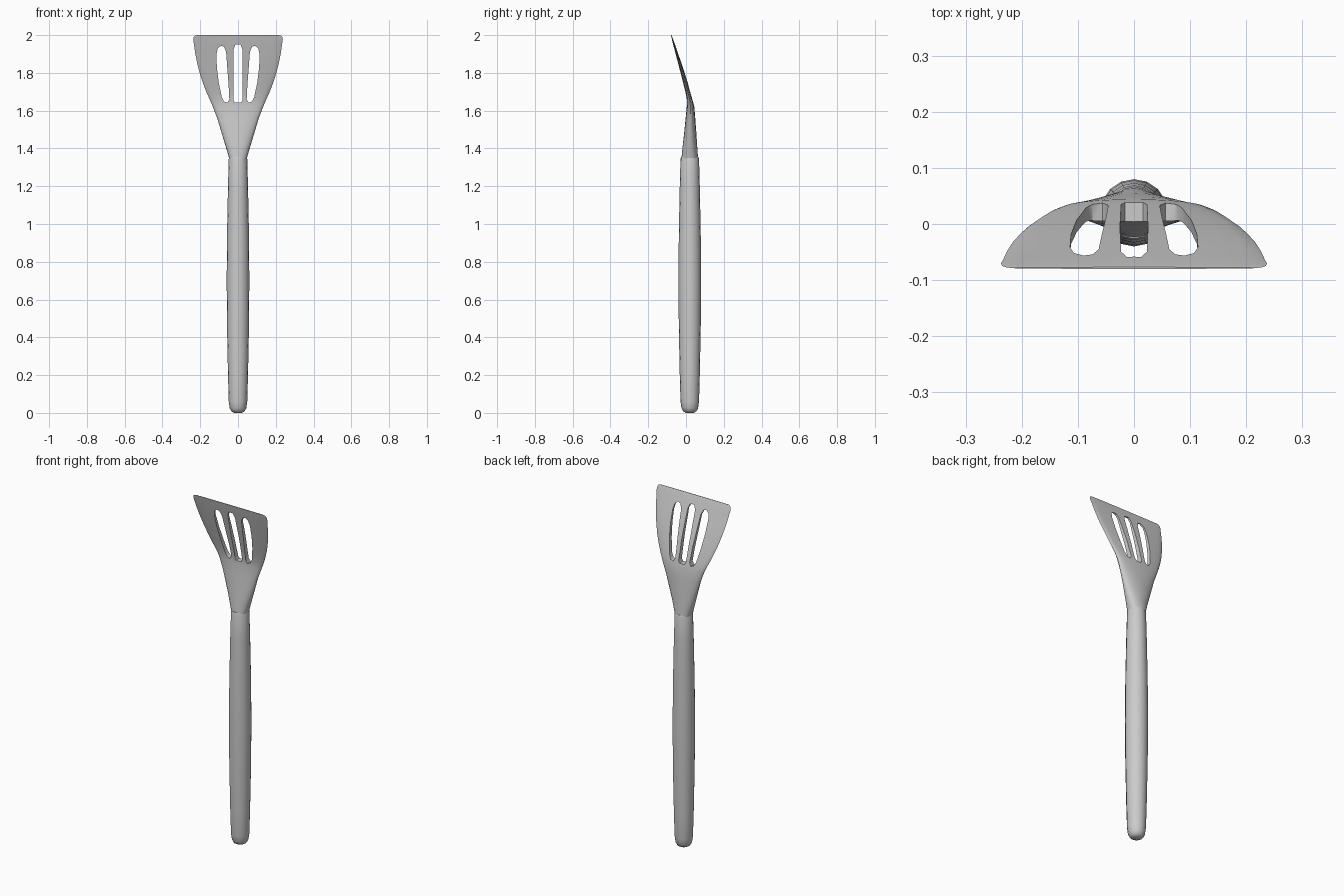
import bpy, bmesh
from math import sin, cos, pi

if "Cube" in bpy.data.objects:
    bpy.data.objects.remove(bpy.data.objects["Cube"])


def make_object(name, bm):
    bmesh.ops.recalc_face_normals(bm, faces=bm.faces)
    me = bpy.data.meshes.new(name)
    bm.to_mesh(me)
    bm.free()
    ob = bpy.data.objects.new(name, me)
    bpy.context.collection.objects.link(ob)
    return ob


def select_only(ob):
    bpy.ops.object.select_all(action='DESELECT')
    ob.select_set(True)
    bpy.context.view_layer.objects.active = ob


def loft(name, rings, sides, power=1.0):
    """Rings are (z, half width, front y, back y); capped at both ends."""
    bm = bmesh.new()
    loops = []
    for z, w, front, back in rings:
        loop = []
        for i in range(sides):
            a = 2 * pi * i / sides
            c, s = cos(a), sin(a)
            s = abs(s) ** power * (1 if s > 0 else -1)
            loop.append(bm.verts.new((w * c, (front + back) / 2 + s * (back - front) / 2, z)))
        loops.append(loop)
    for lo, hi in zip(loops, loops[1:]):
        for i in range(sides):
            j = (i + 1) % sides
            bm.faces.new((lo[i], lo[j], hi[j], hi[i]))
    bm.faces.new(loops[0])
    bm.faces.new(loops[-1])
    return make_object(name, bm)


def slot_cutter(name, outline):
    """Outline in x, z pushed through the blade along y."""
    bm = bmesh.new()
    face = bm.faces.new([bm.verts.new((x, -0.3, z)) for x, z in outline])
    ext = bmesh.ops.extrude_face_region(bm, geom=[face])
    moved = [v for v in ext['geom'] if isinstance(v, bmesh.types.BMVert)]
    bmesh.ops.translate(bm, verts=moved, vec=(0, 0.6, 0))
    ob = make_object(name, bm)
    ob.hide_render = True
    return ob


# Grip: slightly swollen round handle with a rounded butt
CY = 0.02
grip_profile = [(0, 0.020), (0.008, 0.035), (0.025, 0.044), (0.06, 0.049), (0.2, 0.053),
                (0.45, 0.058), (0.7, 0.060), (0.95, 0.058), (1.2, 0.053), (1.345, 0.049),
                (1.355, 0.046)]
handle = loft("handle", [(z, r, CY - r, CY + r) for z, r in grip_profile], 16)

# Blade: round neck flaring into a thin, forward-tilted plate
blade_rings = [(1.345, 0.046, -0.024, 0.064), (1.40, 0.062, -0.019, 0.060),
               (1.48, 0.086, -0.010, 0.055), (1.56, 0.110, -0.002, 0.049),
               (1.62, 0.133, 0.004, 0.044), (1.66, 0.150, 0.004, 0.034),
               (1.70, 0.168, -0.004, 0.022), (1.75, 0.187, -0.016, 0.009),
               (1.80, 0.203, -0.029, -0.007), (1.85, 0.216, -0.042, -0.023),
               (1.90, 0.226, -0.055, -0.041), (1.95, 0.233, -0.068, -0.058),
               (1.975, 0.237, -0.074, -0.067), (1.988, 0.235, -0.077, -0.072),
               (1.996, 0.229, -0.079, -0.075), (2.0, 0.218, -0.080, -0.077)]
blade = loft("slotted_blade", blade_rings, 24, 0.8)

# Slots: one straight in the middle, a curved one on each side
middle = [(-0.016, 1.642), (0.016, 1.642), (0.023, 1.655), (0.025, 1.80), (0.023, 1.925),
          (0.013, 1.951), (-0.013, 1.951), (-0.023, 1.925), (-0.025, 1.80), (-0.023, 1.655)]
side = [(0.056, 1.642), (0.074, 1.648), (0.086, 1.672), (0.102, 1.75), (0.112, 1.83),
        (0.114, 1.90), (0.107, 1.93), (0.090, 1.944), (0.074, 1.938), (0.063, 1.912),
        (0.057, 1.83), (0.050, 1.74), (0.046, 1.66)]
cutters = [slot_cutter("slot_middle", middle),
           slot_cutter("slot_right", side),
           slot_cutter("slot_left", [(-x, z) for x, z in side])]
select_only(blade)
for c in cutters:
    mod = blade.modifiers.new(c.name, 'BOOLEAN')
    mod.operation = 'DIFFERENCE'
    mod.solver = 'EXACT'
    mod.object = c
    bpy.ops.object.modifier_apply(modifier=mod.name)
for c in cutters:
    bpy.data.objects.remove(c)

# Smooth shading with the slot rims kept crisp
for ob in (handle, blade):
    select_only(ob)
    bpy.ops.object.shade_smooth_by_angle(angle=pi / 4)
